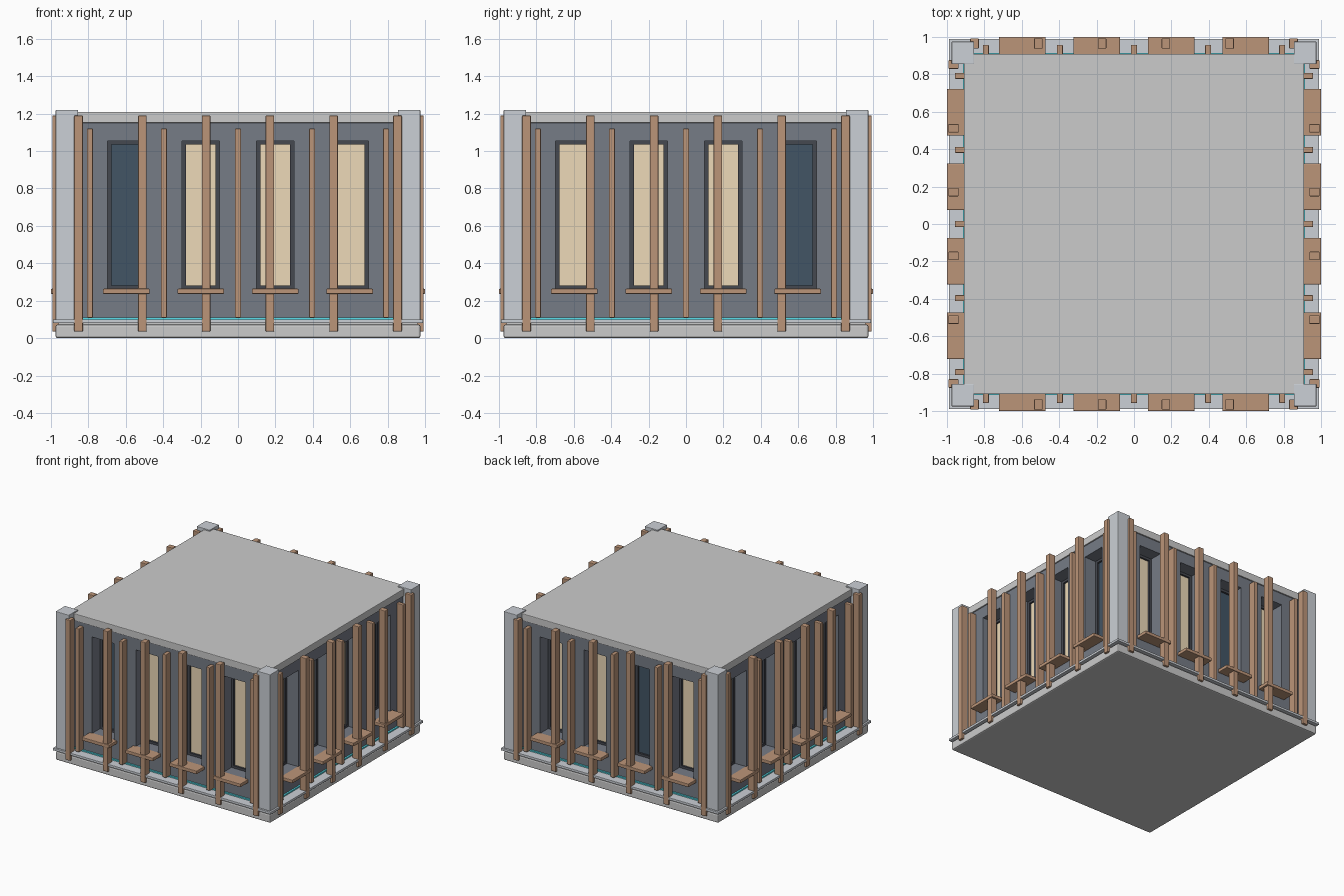
import bpy, bmesh, math
from mathutils import Matrix, Vector

if "Cube" in bpy.data.objects:
    bpy.data.objects.remove(bpy.data.objects["Cube"])


def material(name, rgb):
    m = bpy.data.materials.new(name)
    m.diffuse_color = (*rgb, 1)
    m.use_nodes = True
    m.node_tree.nodes["Principled BSDF"].inputs["Base Color"].default_value = m.diffuse_color
    return m


WALL = material("slate", (0.18, 0.20, 0.24))
WOOD = material("wood", (0.50, 0.30, 0.19))
POST = material("pale_concrete", (0.60, 0.63, 0.67))
FRAME = material("dark_frame", (0.06, 0.065, 0.08))
LIT = material("lit_glass", (0.85, 0.70, 0.48))
DARK = material("dark_glass", (0.055, 0.09, 0.13))
GLOW = material("cyan_glow", (0.1, 0.75, 0.85))


def build(name, boxes, mat=None, turns=(0,), bevel=0.0):
    """One object from boxes ((x0,x1),(y0,y1),(z0,z1)), repeated by quarter turns."""
    bm = bmesh.new()
    for k in turns:
        rot = Matrix.Rotation(k * math.pi / 2, 4, 'Z')
        for b in boxes:
            mid = Vector([(lo + hi) / 2 for lo, hi in b])
            size = [hi - lo for lo, hi in b]
            bmesh.ops.create_cube(bm, size=1, matrix=rot @ Matrix.Translation(mid) @ Matrix.Diagonal((*size, 1)))
    me = bpy.data.meshes.new(name)
    bm.to_mesh(me)
    bm.free()
    ob = bpy.data.objects.new(name, me)
    bpy.context.collection.objects.link(ob)
    if mat:
        me.materials.append(mat)
    if bevel:
        mod = ob.modifiers.new("edge_bevel", 'BEVEL')
        mod.width = bevel
        mod.segments = 2
    return ob


def span(c, w):
    return (c - w / 2, c + w / 2)


ALL = range(4)
WINDOWS = (-0.597, -0.199, 0.199, 0.597)

# base slab, neck and ledge
build("base_slab", [(span(0, 1.95), span(0, 1.95), (0.0, 0.072))], bevel=0.01)
build("base_neck", [(span(0, 1.92), span(0, 1.92), (0.06, 0.09))])
build("base_ledge", [(span(0, 1.98), span(0, 1.98), (0.08, 0.1))], POST, bevel=0.003)

# wall core with recessed window openings
core = build("wall_core", [(span(0, 1.80), span(0, 1.80), (0.09, 1.17))], WALL)
cutter = build("window_cutter", [(span(u, 0.2), (-1.0, -0.765), (0.262, 1.055)) for u in WINDOWS], WALL, ALL)
cutter.hide_render = True
cutter.hide_viewport = True
cut = core.modifiers.new("window_openings", 'BOOLEAN')
cut.operation = 'DIFFERENCE'
cut.solver = 'EXACT'
cut.object = cutter

# roof slab and corner posts
build("roof_slab", [(span(0, 1.82), span(0, 1.82), (1.15, 1.21))], bevel=0.005)
build("corner_post", [((-0.975, -0.855), (-0.975, -0.855), (0.09, 1.22))], POST, ALL, 0.004)

# window frames
frames = []
for u in WINDOWS:
    d = (-0.795, -0.76)
    frames += [(span(u - 0.09, 0.02), d, (0.262, 1.055)),
               (span(u + 0.09, 0.02), d, (0.262, 1.055)),
               (span(u, 0.16), d, (0.262, 0.282)),
               (span(u, 0.16), d, (1.035, 1.055))]
build("window_frame", frames, FRAME, ALL)

# glass: one unlit window on each side
for side, unlit in enumerate((0, 3, 2, 1)):
    panes = [(span(u, 0.165), (-0.78, -0.762), (0.28, 1.037)) for u in WINDOWS]
    build(f"unlit_pane_{side}", [panes.pop(unlit)], DARK, (side,))
    build(f"lit_panes_{side}", panes, LIT, (side,))

# timber sills, main fins and slim fins
build("window_sill", [(span(u, 0.25), (-1.0, -0.89), (0.236, 0.264)) for u in WINDOWS], WOOD, ALL, 0.005)
build("main_fin", [(span(0.341 * (i - 2.5), 0.046), (-0.993, -0.937), (0.035, 1.19)) for i in range(6)],
      WOOD, ALL, 0.005)
build("slim_fin", [(span(0.396 * (i - 2), 0.032), (-0.957, -0.895), (0.108, 1.12)) for i in range(5)],
      WOOD, ALL, 0.004)

# light strip at the foot of the walls
build("light_strip", [((-0.855, 0.855), (-0.914, -0.895), (0.1, 0.11))], GLOW, ALL)
